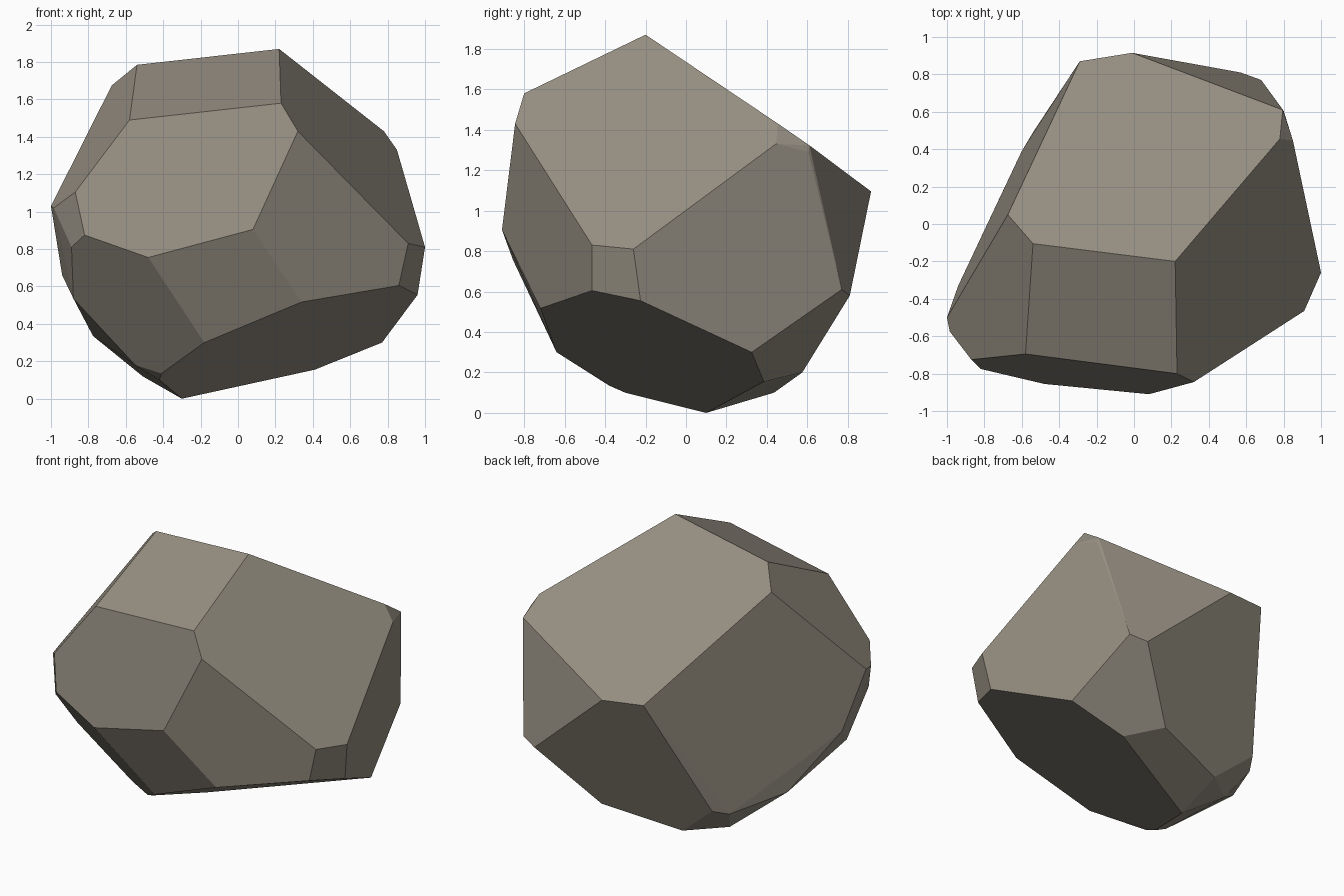
import bpy, bmesh, math

# Chiselled corners of the boulder, grouped in rings from crown to foot
crown = [(.22, -.20, 1.87), (-.54, -.105, 1.785), (-.675, .05, 1.675),
         (.23, -.80, 1.58), (-.58, -.695, 1.49), (.32, -.845, 1.43),
         (.78, .455, 1.43), (.85, .445, 1.33), (.795, .61, 1.323), (.80, .605, 1.29)]
shoulder = [(-.29, .87, 1.116), (-.01, .915, 1.095), (-.87, -.725, 1.105),
            (-1, -.50, 1.03), (-.985, -.575, 1.02), (.08, -.91, .905),
            (-.82, -.775, .875), (-.48, -.855, .755), (-.89, -.685, .81),
            (.91, -.465, .83), (1, -.26, .81)]
waist = [(-.94, -.33, .66), (-.88, -.465, .535), (.86, -.465, .605),
         (.96, -.225, .555), (.34, -.72, .517), (.68, .77, .61), (.57, .81, .58)]
foot = [(-.775, .02, .335), (-.60, .39, .28), (-.54, .49, .32), (-.18, -.64, .30),
        (.77, .325, .30), (.23, .575, .20), (-.55, -.348, .18), (.41, .385, .155),
        (-.41, -.38, .135), (-.42, -.30, .10), (-.51, .26, .12),
        (-.28, .435, .10), (-.30, .10, 0)]

# Wrap the corners in a convex skin and merge nearly coplanar triangles into facets
bm = bmesh.new()
for co in crown + shoulder + waist + foot:
    bm.verts.new(co)
bmesh.ops.convex_hull(bm, input=bm.verts)
bmesh.ops.delete(bm, geom=[v for v in bm.verts if not v.link_faces], context='VERTS')
bmesh.ops.dissolve_limit(bm, angle_limit=math.radians(3.5), verts=bm.verts, edges=bm.edges)
bmesh.ops.recalc_face_normals(bm, faces=bm.faces)

mesh = bpy.data.meshes.new("boulder")
bm.to_mesh(mesh)
bm.free()

# Single warm grey stone colour
stone = bpy.data.materials.new("warm grey stone")
stone.diffuse_color = (.30, .27, .22, 1)
mesh.materials.append(stone)
bpy.context.collection.objects.link(bpy.data.objects.new("boulder", mesh))
